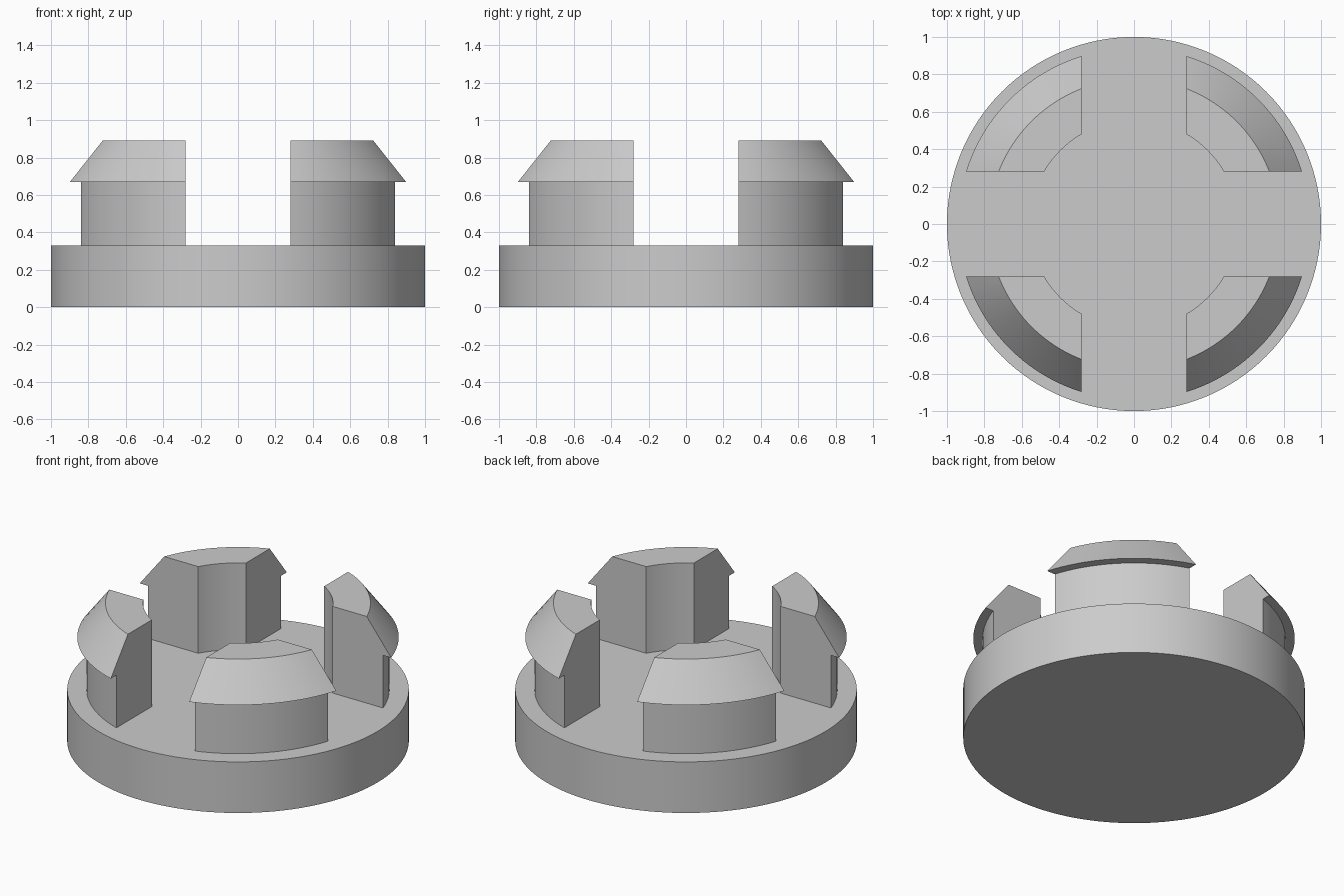
import bpy, bmesh, math

cube = bpy.data.objects.get("Cube")
if cube:
    bpy.data.objects.remove(cube, do_unlink=True)

GAP = 0.28       # half width of the cross-shaped slot between clips
BASE_H = 0.33
STEPS = 20

grey = bpy.data.materials.new("plain_grey")
grey.use_nodes = True
grey.diffuse_color = (0.6, 0.6, 0.6, 1)
grey.node_tree.nodes["Principled BSDF"].inputs["Base Color"].default_value = (0.6, 0.6, 0.6, 1)


def finish(name, bm):
    """Turn a bmesh into a smooth-shaded object with sharp edges kept."""
    bmesh.ops.recalc_face_normals(bm, faces=bm.faces)
    mesh = bpy.data.meshes.new(name)
    bm.to_mesh(mesh)
    bm.free()
    mesh.materials.append(grey)
    obj = bpy.data.objects.new(name, mesh)
    bpy.context.collection.objects.link(obj)
    bpy.ops.object.select_all(action='DESELECT')
    obj.select_set(True)
    bpy.context.view_layer.objects.active = obj
    bpy.ops.object.shade_smooth_by_angle(angle=math.radians(25))
    return obj


# Round base plate
bm = bmesh.new()
bmesh.ops.create_cone(bm, cap_ends=True, segments=128, radius1=1, radius2=1, depth=BASE_H)
bmesh.ops.translate(bm, verts=bm.verts, vec=(0, 0, BASE_H / 2))
finish("base_plate", bm)

# Clip cross-section (radius, height): inner wall, post, overhanging lip, sloped top
PROFILE = [(0.556, BASE_H - 0.01), (0.886, BASE_H - 0.01), (0.886, 0.67),
           (0.941, 0.67), (0.776, 0.89), (0.556, 0.89)]


def add_clip(name, sx, sy):
    """Sweep the profile around one quadrant, trimmed flat along the slots."""
    bm = bmesh.new()
    rings = []
    for i in range(STEPS + 1):
        ring = []
        for r, z in PROFILE:
            start = math.asin(GAP / r)
            a = start + (math.pi / 2 - 2 * start) * i / STEPS
            ring.append(bm.verts.new((sx * r * math.cos(a), sy * r * math.sin(a), z)))
        rings.append(ring)
    n = len(PROFILE)
    for a, b in zip(rings, rings[1:]):
        for k in range(n):
            bm.faces.new((a[k], a[(k + 1) % n], b[(k + 1) % n], b[k]))
    bm.faces.new(rings[0])
    bm.faces.new(rings[-1])
    finish(name, bm)


# Four snap clips, one per quadrant
for side, sx in (("left", 1), ("right", -1)):
    for end, sy in (("front", -1), ("back", 1)):
        add_clip(f"{end}_{side}_clip", sx, sy)
